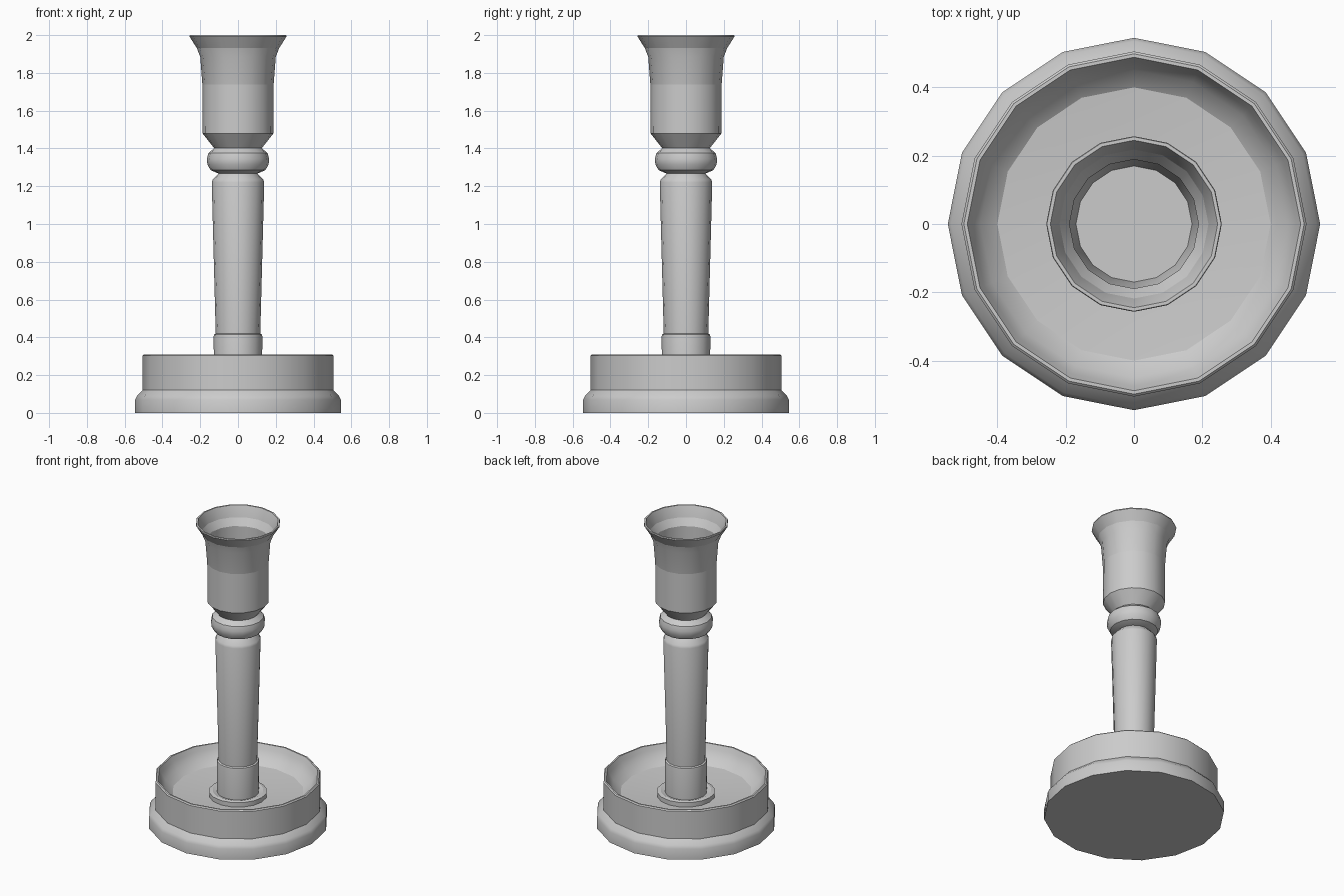
import bpy, bmesh
from math import cos, sin, pi, radians

if "Cube" in bpy.data.objects:
    bpy.data.objects.remove(bpy.data.objects["Cube"])

SIDES = 16


def lathe(name, profile):
    """Revolve (radius, z) points about z; radius 0 makes a closed pole."""
    bm = bmesh.new()
    rings = []
    for r, z in profile:
        if r == 0:
            rings.append([bm.verts.new((0, 0, z))] * SIDES)
        else:
            rings.append([bm.verts.new((r * cos(2 * pi * i / SIDES),
                                        r * sin(2 * pi * i / SIDES), z))
                          for i in range(SIDES)])
    for a, b in zip(rings, rings[1:]):
        for i in range(SIDES):
            j = (i + 1) % SIDES
            loop = list(dict.fromkeys((a[i], a[j], b[j], b[i])))
            bm.faces.new(loop)
    bmesh.ops.recalc_face_normals(bm, faces=bm.faces)
    mesh = bpy.data.meshes.new(name)
    bm.to_mesh(mesh)
    bm.free()
    ob = bpy.data.objects.new(name, mesh)
    bpy.context.collection.objects.link(ob)
    bpy.ops.object.select_all(action='DESELECT')
    ob.select_set(True)
    bpy.context.view_layer.objects.active = ob
    bpy.ops.object.shade_smooth_by_angle(angle=radians(29))
    return ob


# Dished base with stepped foot and drip tray floor
lathe("base_dish", [(0, 0), (0.545, 0), (0.545, 0.07), (0.535, 0.09),
                    (0.505, 0.12), (0.505, 0.303), (0.498, 0.31),
                    (0.488, 0.31), (0.475, 0.28), (0.45, 0.235),
                    (0.40, 0.20), (0.17, 0.18), (0, 0.18)])

# Collar where the stem meets the tray
lathe("stem_collar", [(0, 0.17), (0.176, 0.17), (0.176, 0.21),
                      (0.155, 0.215), (0.125, 0.205), (0, 0.205)])

# Tapered stem with a foot band and a pinched neck
lathe("stem", [(0, 0.18), (0.127, 0.18), (0.129, 0.405), (0.127, 0.415),
               (0.118, 0.42), (0.139, 1.22), (0.134, 1.235),
               (0.10, 1.27), (0, 1.27)])

# Rounded bead
lathe("bead", [(0, 1.265), (0.105, 1.268), (0.145, 1.285), (0.162, 1.315),
               (0.165, 1.345), (0.157, 1.375), (0.125, 1.402), (0, 1.402)])

# Candle cup with flared rim and hollow socket
lathe("candle_cup", [(0, 1.40), (0.125, 1.40), (0.188, 1.48), (0.189, 1.885),
                     (0.257, 1.993), (0.255, 2.0), (0.245, 2.0),
                     (0.20, 1.885), (0.17, 1.50), (0, 1.50)])
